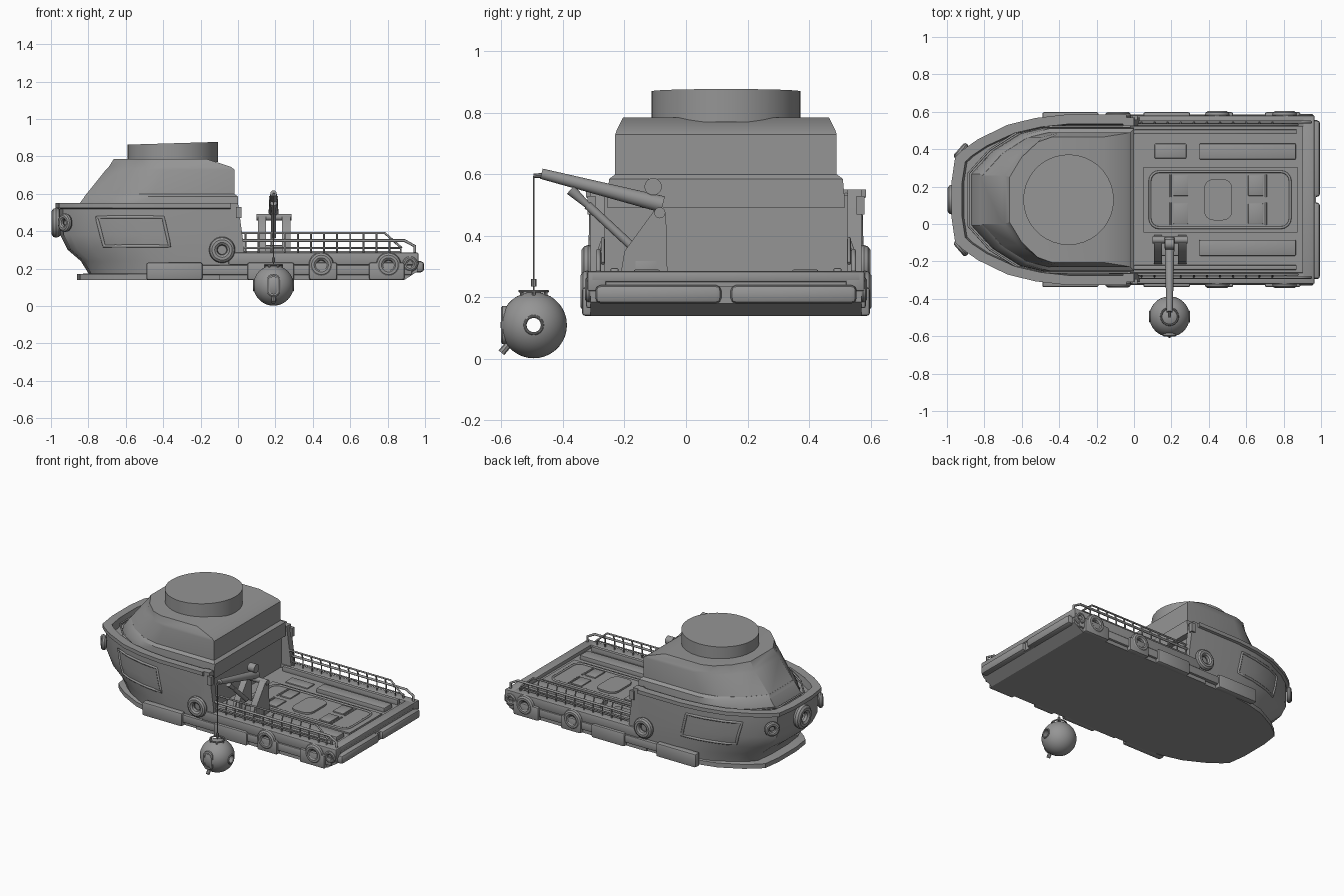
import bpy, bmesh, math
from mathutils import Vector

if "Cube" in bpy.data.objects:
    bpy.data.objects.remove(bpy.data.objects["Cube"])

CY = 0.13          # centre line of the boat
CRANE_X, BALL_Y = 0.19, -0.495

grey = bpy.data.materials.new("plain_grey")
grey.use_nodes = True
grey.diffuse_color = (0.3, 0.3, 0.3, 1)
grey.node_tree.nodes["Principled BSDF"].inputs["Base Color"].default_value = (0.3, 0.3, 0.3, 1)


def finish(name, bm):
    bmesh.ops.recalc_face_normals(bm, faces=bm.faces)
    mesh = bpy.data.meshes.new(name)
    bm.to_mesh(mesh)
    bm.free()
    ob = bpy.data.objects.new(name, mesh)
    bpy.context.collection.objects.link(ob)
    mesh.materials.append(grey)
    return ob


def loft(name, rings, closed=False):
    bm = bmesh.new()
    loops = [[bm.verts.new(p) for p in r] for r in rings]
    pairs = list(zip(loops, loops[1:])) + ([(loops[-1], loops[0])] if closed else [])
    for a, b in pairs:
        for i in range(len(a)):
            j = (i + 1) % len(a)
            bm.faces.new((a[i], a[j], b[j], b[i]))
    if not closed:
        bm.faces.new(loops[0])
        bm.faces.new(loops[-1])
    return finish(name, bm)


def plan(shape, back, nose, half, z):
    side = [(back + (nose - back) * t, half * w) for t, w in shape]
    return [(x, CY + y, z) for x, y in side] + [(x, CY - y, z) for x, y in reversed(side)]


def box(name, x, y, z, bevel=0):
    bm = bmesh.new()
    bmesh.ops.create_cube(bm, size=1)
    for v in bm.verts:
        v.co = [lo + (hi - lo) * (c + 0.5) for (lo, hi), c in zip((x, y, z), v.co)]
    if bevel:
        bmesh.ops.bevel(bm, geom=bm.edges[:], offset=bevel, segments=2, affect='EDGES', profile=0.5)
    return finish(name, bm)


def tube(name, pts, r, cyclic=False, sides=2):
    cu = bpy.data.curves.new(name, 'CURVE')
    cu.dimensions = '3D'
    cu.bevel_depth, cu.bevel_resolution, cu.use_fill_caps = r, sides, True
    sp = cu.splines.new('POLY')
    sp.points.add(len(pts) - 1)
    for p, q in zip(sp.points, pts):
        p.co = (*q, 1)
    sp.use_cyclic_u = cyclic
    ob = bpy.data.objects.new(name, cu)
    bpy.context.collection.objects.link(ob)
    cu.materials.append(grey)
    return ob


def rod(name, a, b, r1, r2, n=20):
    a, b = Vector(a), Vector(b)
    q = (b - a).to_track_quat('Z', 'Y')
    ring = lambda c, r: [c + q @ Vector((r * math.cos(t * math.tau / n), r * math.sin(t * math.tau / n), 0)) for t in range(n)]
    return loft(name, [ring(a, r1), ring(b, r2)])


def tyre(name, loc, outer, thick, normal):
    bpy.ops.mesh.primitive_torus_add(major_segments=28, minor_segments=10, location=loc,
                                     major_radius=outer - thick, minor_radius=thick,
                                     rotation=Vector(normal).to_track_quat('Z', 'Y').to_euler())
    bpy.context.object.name = name
    bpy.context.object.data.materials.append(grey)


# Bow hull with lip, bulwark and sunken foredeck
BOW = [(0, 1), (.35, 1), (.52, .96), (.68, .88), (.85, .71), (.94, .58), (.98, .5), (1, .22)]
LEVELS = [(.14, -.86, .43), (.17, -.86, .43), (.175, -.80, .43), (.24, -.84, .435), (.30, -.91, .437),
          (.38, -.95, .44), (.52, -.955, .44), (.525, -.975, .455), (.55, -.975, .455), (.55, -.92, .405), (.50, -.91, .40)]
loft("bow_hull", [plan(BOW, -.04, n, h, z) for z, n, h in LEVELS])


def hull_half(x, z):
    for (z0, n0, h0), (z1, n1, h1) in zip(LEVELS[2:], LEVELS[3:]):
        if z0 <= z <= z1:
            f = (z - z0) / (z1 - z0)
            t, h = (x + .04) / (n0 + (n1 - n0) * f + .04), h0 + (h1 - h0) * f
            for (t0, w0), (t1, w1) in zip(BOW, BOW[1:]):
                if t0 <= t <= t1:
                    return h * (w0 + (w1 - w0) * (t - t0) / (t1 - t0))
    return .44


# Cabin: wide base band, walls, sloped roof edge
CAB = [(0, 1), (.55, 1), (.7, .92), (.87, .68), (1, .36)]
loft("cabin_base", [plan(CAB, b, n, h, z) for z, n, h, b in
     ((.49, -.87, .385, 0), (.53, -.86, .385, 0), (.585, -.82, .38, 0), (.60, -.81, .36, -.02))])
loft("cabin", [plan(CAB, b, n, h, z) for z, n, h, b in
     ((.58, -.825, .36, -.02), (.73, -.705, .36, -.02), (.745, -.69, .355, -.04), (.785, -.665, .335, -.165))])
drum = rod("roof_drum", (-.35, CY, .77), (-.35, CY, .87), .242, .242, 36)
for v in drum.data.vertices:
    if v.co.z > .8:
        v.co.z += .03 * (v.co.x + .35)
tube("windscreen_rail", [(x, y, .535) for x, y, _ in plan(CAB, -.02, -.885, .39, 0)], .006)

# Low stern hull, deck and bulwarks
stern = [(-.1, .14), (.89, .14), (.96, .185), (.96, .262), (-.1, .262)]
loft("stern_hull", [[(x, CY + s * .44, z) for x, z in stern] for s in (-1, 1)])
box("stern_lip", (.90, .965), (CY - .44, CY + .44), (.25, .285), .006)
box("transom_notch", (.95, .972), (CY - .045, CY + .045), (.18, .235))

# Deck hatch with frame, panels and centre plate
box("hatch_plate", (.05, .875), (CY - .175, CY + .175), (.25, .272))


def rounded(cx, cy, hx, hy, r, z):
    return [(cx + sx * (hx - r) + r * math.cos(a), cy + sy * (hy - r) + r * math.sin(a), z)
            for k, (sx, sy) in enumerate(((1, 1), (-1, 1), (-1, -1), (1, -1)))
            for a in [math.pi / 2 * (k + i / 4) for i in range(5)]]


tube("hatch_frame", rounded(.46, CY, .375, .15, .05, .274), .007, True)
loft("hatch_centre", [rounded(.45, CY, .075, .11, .05, z) for z in (.26, .284)])
for sx in (-1, 1):
    for sy in (-1, 1):
        cx, cy = .45 + sx * .20, CY + sy * .075
        box("hatch_panel", (cx - .04, cx + .04), (cy - .055, cy + .055), (.26, .28), .004)
        tube("hatch_rib", [(cx + sx * .055, cy - .06, .274), (cx + sx * .055, cy + .06, .274)], .005)

for s in (-1, 1):
    Y = lambda d: CY + s * d
    span = lambda a, b: tuple(sorted((Y(a), Y(b))))
    # Bulwark, wing walls and deck lockers
    box("bulwark", (-.05, .965), span(.39, .45), (.22, .285), .006)
    box("bulwark_cap", (0, .87), span(.35, .375), (.25, .295), .004)
    wing = [(-.06, .25), (.035, .25), (.03, .33), (0, .55), (-.06, .55)]
    loft("wing_wall", [[(x, Y(d), z) for x, z in wing] for d in (.395, .44)])
    box("wing_lamp", (-.01, .02), span(.425, .45), (.47, .53))
    box("deck_locker", (.35, .865), span(.215, .30), (.25, .29), .005)
    box("deck_foot", (.11, .28), span(.22, .30), (.25, .325 if s < 0 else .27), .006)
    # Rubbing strake and fender pads
    box("strake", (-.48, .93), span(.42, .455), (.165, .22), .008)
    for a, b in ((-.49, -.19), (.05, .30), (.38, .53), (.70, .89)):
        box("fender_pad", (a, b), span(.42, .468), (.14, .232), .01)
    box("stern_bumper", (.94, .995), span(.015, .425), (.18, .24), .018)
    # Railings
    tube("upper_rail", [(.02, Y(.40), .39), (.785, Y(.40), .39), (.875, Y(.40), .31)], .006)
    tube("main_rail", [(.02, Y(.415), .35), (.89, Y(.415), .35), (.945, Y(.415), .32), (.945, Y(.415), .25)], .008)
    tube("lower_rail", [(.02, Y(.415), .31), (.87, Y(.415), .31), (.87, Y(.415), .26)], .006)
    for i in range(12):
        x = .04 + i * .07
        top = .39 if x < .79 else .35
        tube("rail_post", [(x, Y(.415), .27), (x, Y(.415), .35), (x, Y(.40), top)], .005, sides=1)
    # Tyre fenders
    for x, z, r, d in ((-.085, .30, .07, .448), (.445, .22, .067, .452), (.805, .22, .067, .452), (.92, .225, .042, .445)):
        tyre("side_tyre", (x, Y(d), z), r, r * .33, (0, s, 0))
    tyre("bow_side_tyre", (-.925, Y(.26), .445), .05, .017, (-.75, s * .65, 0))
    # Framed side panel following the hull
    corners = [(-.755, .475), (-.40, .475), (-.365, .32), (-.715, .32)]
    path = [(a[0] + (b[0] - a[0]) * i / 6, a[1] + (b[1] - a[1]) * i / 6)
            for a, b in zip(corners, corners[1:] + corners[:1]) for i in range(6)]
    tube("side_panel_frame", [(x, Y(hull_half(x, z)), z) for x, z in path], .009, True, 1)
    # Foredeck grilles
    for i in range(3):
        tube("foredeck_grille", [(-.80 + i * .03, Y(.21 + i * .022), .51), (-.70 + i * .03, Y(.28 + i * .022), .51)], .006)

tyre("bow_tyre", (-.972, CY, .445), .08, .027, (1, 0, 0))

# Crane
for a, b in ((.107, .15), (.235, .28)):
    side = [(-.215, .26), (-.06, .26), (-.065, .47), (-.085, .49), (-.105, .48), (-.20, .35)]
    loft("crane_post", [[(x, y, z) for y, z in side] for x in (a, b)])
rod("crane_pivot", (.10, -.085, .475), (.285, -.085, .475), .018, .018)
rod("crane_boom", (CRANE_X, -.075, .502), (CRANE_X, -.47, .602), .027, .017)
rod("crane_winch", (.165, -.107, .56), (.215, -.107, .56), .028, .028)
rod("ram_cylinder", (CRANE_X, -.18, .37), (CRANE_X, -.32, .50), .014, .014)
rod("ram_rod", (CRANE_X, -.31, .49), (CRANE_X, -.375, .55), .009, .018)
rod("boom_hook", (CRANE_X, -.46, .597), (CRANE_X, BALL_Y, .595), .008, .008, 10)
rod("cable", (CRANE_X, BALL_Y, .595), (CRANE_X, BALL_Y, .22), .003, .003, 8)
rod("cable_hook", (CRANE_X, BALL_Y, .235), (CRANE_X, BALL_Y, .26), .009, .009, 10)

# Diving ball with a viewing hole through it
R, N, hole = .108, 36, math.asin(.024 / .108)
arc = [hole + (math.pi - 2 * hole) * i / 24 for i in range(25)]
loft("diving_ball", [[(CRANE_X - R * math.cos(a), BALL_Y + R * math.sin(a) * math.cos(k * math.tau / N),
     .11 + R * math.sin(a) * math.sin(k * math.tau / N)) for k in range(N)] for a in arc], True)
for s in (-1, 1):
    tyre("porthole_ring", (CRANE_X + s * .104, BALL_Y, .11), .033, .005, (1, 0, 0))
tyre("ball_crown", (CRANE_X, BALL_Y, .22), .05, .005, (0, 0, 1))
for k in range(6):
    c, d = math.cos(k * math.tau / 6), math.sin(k * math.tau / 6)
    rod("crown_post", (CRANE_X + .045 * c, BALL_Y + .045 * d, .19), (CRANE_X + .045 * c, BALL_Y + .045 * d, .22), .005, .005, 8)


def oval(hx, hz, y):
    return [(CRANE_X + x, y, .11 + z) for x, z, _ in rounded(0, 0, hx, hz, hx * .95, 0)]


loft("ball_door", [oval(.036, .062, -.57), oval(.036, .062, -.597), oval(.03, .055, -.602),
                   oval(.022, .045, -.602), oval(.022, .045, -.59)])
rod("ball_step", (CRANE_X, -.575, .05), (CRANE_X, -.60, .02), .012, .012, 8)

# Smooth shading with sharp edges kept
bpy.ops.object.select_all(action='DESELECT')
for ob in bpy.context.scene.objects:
    if ob.type == 'MESH':
        ob.select_set(True)
        bpy.context.view_layer.objects.active = ob
bpy.ops.object.shade_smooth_by_angle(angle=math.radians(30))
